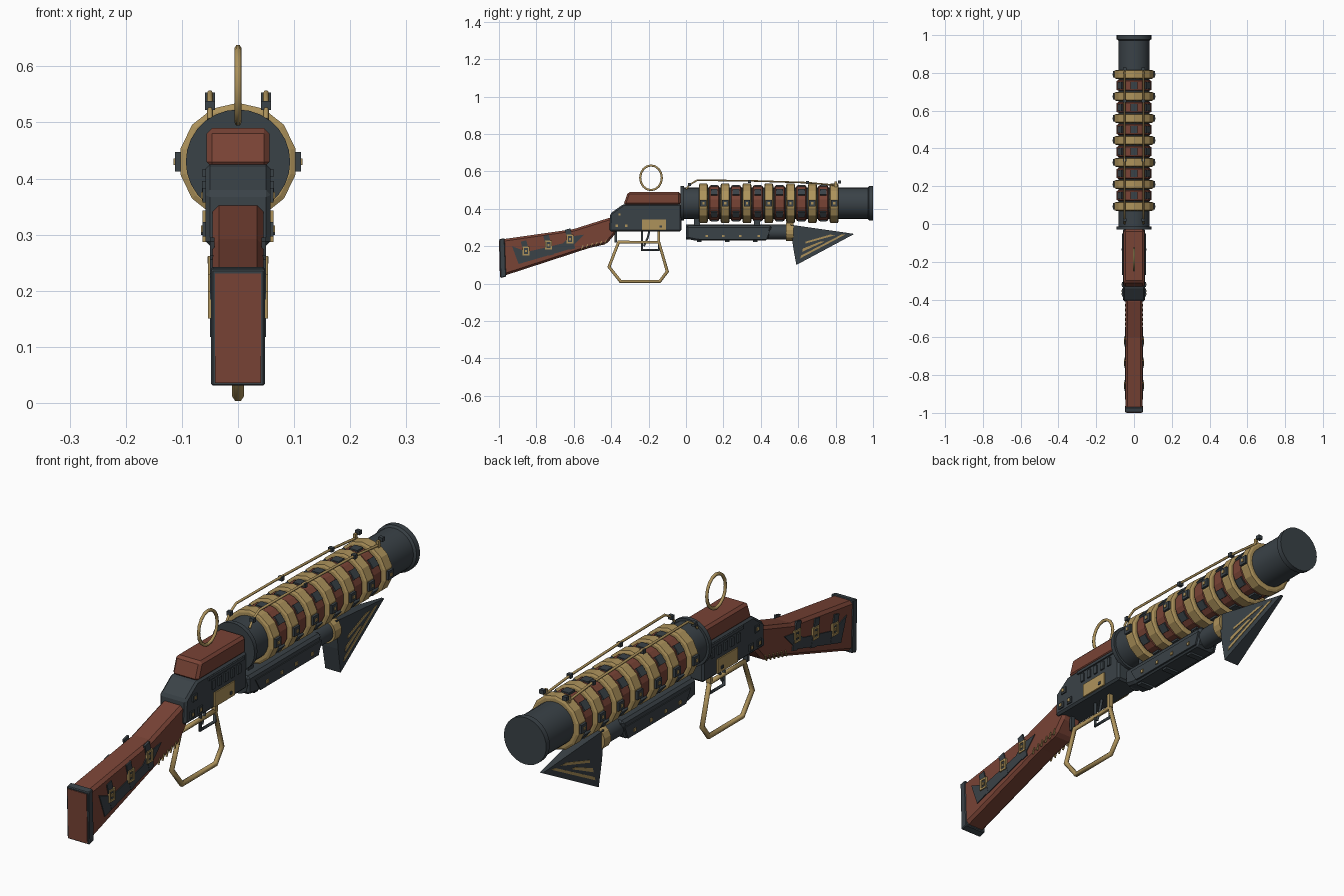
import bpy, bmesh, math
from mathutils import Matrix, Vector

if "Cube" in bpy.data.objects:
    bpy.data.objects.remove(bpy.data.objects["Cube"])


def material(name, rgb):
    m = bpy.data.materials.new(name)
    m.diffuse_color = (*rgb, 1)
    m.use_nodes = True
    m.node_tree.nodes["Principled BSDF"].inputs["Base Color"].default_value = m.diffuse_color
    return m


DARK = material("dark steel", (0.042, 0.054, 0.063))
WOOD = material("red wood", (0.19, 0.056, 0.036))
BRASS = material("brass", (0.42, 0.29, 0.105))
AXIS_Z = 0.43  # height of the barrel axis


def finish(name, bm, mat, bevel=0.0):
    bmesh.ops.recalc_face_normals(bm, faces=bm.faces[:])
    me = bpy.data.meshes.new(name)
    bm.to_mesh(me)
    bm.free()
    me.materials.append(mat)
    ob = bpy.data.objects.new(name, me)
    bpy.context.collection.objects.link(ob)
    if bevel:
        mod = ob.modifiers.new("bevel", 'BEVEL')
        mod.width, mod.segments = bevel, 1
    return ob


def prism(name, pts, x0, x1, mat, bevel=0.0):
    """Side profile of (y, z) points extruded from x0 to x1."""
    bm = bmesh.new()
    f = bm.faces.new([bm.verts.new((x0, y, z)) for y, z in pts])
    r = bmesh.ops.extrude_face_region(bm, geom=[f])
    verts = [g for g in r['geom'] if isinstance(g, bmesh.types.BMVert)]
    bmesh.ops.translate(bm, vec=(x1 - x0, 0, 0), verts=verts)
    return finish(name, bm, mat, bevel)


def box(name, center, size, mat, tilt=0.0, bevel=0.0):
    bm = bmesh.new()
    m = Matrix.Translation(center) @ Matrix.Rotation(tilt, 4, 'X') @ Matrix.Diagonal((*size, 1))
    bmesh.ops.create_cube(bm, size=1, matrix=m)
    return finish(name, bm, mat, bevel)


def lathe(name, profile, z, sides, mat, smooth=False):
    """Closed solid turned about the y axis from (y, radius) points."""
    bm = bmesh.new()
    rings = []
    for y, r in profile:
        angles = [math.pi / 2 + 2 * math.pi * i / sides for i in range(sides)]
        rings.append([bm.verts.new((r * math.cos(a), y, z + r * math.sin(a))) for a in angles])
    for a, b in zip(rings, rings[1:]):
        for i in range(sides):
            j = (i + 1) % sides
            bm.faces.new((a[i], a[j], b[j], b[i]))
    bm.faces.new(rings[0])
    bm.faces.new(rings[-1])
    ob = finish(name, bm, mat)
    if smooth:
        bpy.context.view_layer.objects.active = ob
        ob.select_set(True)
        bpy.ops.object.shade_smooth_by_angle(angle=math.radians(35))
        ob.select_set(False)
    return ob


def tube(name, pts, radius, mat, closed=False):
    """Round bar along a path of points."""
    cu = bpy.data.curves.new(name, 'CURVE')
    cu.dimensions = '3D'
    cu.bevel_depth, cu.bevel_resolution, cu.use_fill_caps = radius, 1, True
    sp = cu.splines.new('POLY')
    sp.points.add(len(pts) - 1)
    for p, c in zip(sp.points, pts):
        p.co = (*c, 1)
    sp.use_cyclic_u = closed
    tmp = bpy.data.objects.new(name + "_path", cu)
    bpy.context.collection.objects.link(tmp)
    dg = bpy.context.evaluated_depsgraph_get()
    me = bpy.data.meshes.new_from_object(tmp.evaluated_get(dg))
    bpy.data.objects.remove(tmp)
    me.materials.clear()
    me.materials.append(mat)
    ob = bpy.data.objects.new(name, me)
    bpy.context.collection.objects.link(ob)
    return ob


def band_plates(name, items, mat):
    """Small boxes seated around the barrel: (y, degrees, radius, width, length, height)."""
    bm = bmesh.new()
    for y, deg, r, w, l, h in items:
        m = (Matrix.Translation((0, y, AXIS_Z)) @ Matrix.Rotation(math.radians(90 - deg), 4, 'Y')
             @ Matrix.Translation((0, 0, r)) @ Matrix.Diagonal((w, l, h, 1)))
        bmesh.ops.create_cube(bm, size=1, matrix=m)
    finish(name, bm, mat)


# Barrel with rear flange and muzzle lip
lathe("barrel", [(-0.03, 0.093), (-0.012, 0.093), (-0.012, 0.083), (0.972, 0.083),
                 (0.978, 0.092), (1.0, 0.092)], AXIS_Z, 28, DARK, True)

# Brass hoops and wooden bands along the barrel
hoops = [0.093 + 0.1165 * i for i in range(7)]
for y in hoops:
    lathe("brass_hoop", [(y - 0.024, 0.096), (y - 0.02, 0.105), (y + 0.02, 0.105), (y + 0.024, 0.096)],
          AXIS_Z, 14, BRASS)
bands = [y + 0.058 for y in hoops[:-1]]
for y in bands:
    lathe("wood_band", [(y - 0.028, 0.086), (y - 0.023, 0.094), (y + 0.023, 0.094), (y + 0.028, 0.086)],
          AXIS_Z, 14, WOOD)
band_plates("band_clasps", [(y, d, 0.092, 0.036, 0.036, 0.012) for y in bands
                            for d in (90, 38.6, -38.6, 141.4, 218.6, -90)], DARK)
band_plates("hoop_lugs", [(y, d, 0.105, 0.034, 0.034, 0.014) for y in hoops for d in (0, 180)], DARK)
band_plates("hoop_studs", [(y, d, 0.112, 0.012, 0.012, 0.006) for y in hoops for d in (0, 180)], BRASS)

# Slim rods over the barrel with dark clamps
for s in (-1, 1):
    x = 0.05 * s
    tube("top_rod", [(x, 0.0, 0.505), (x, 0.02, 0.53), (x, 0.06, 0.553), (x, 0.34, 0.55),
                     (x, 0.65, 0.54), (x, 0.81, 0.525)], 0.005, BRASS)
    for y, z in ((0.02, 0.53), (0.34, 0.545), (0.65, 0.54), (0.82, 0.543)):
        box("rod_clamp", (x, y, z), (0.018, 0.016, 0.016), DARK)
    box("rod_foot", (x, 0.8, 0.525), (0.01, 0.012, 0.04), BRASS)

# Receiver and wooden top cover
prism("receiver", [(-0.41, 0.28), (-0.405, 0.375), (-0.335, 0.425), (-0.025, 0.425), (-0.025, 0.28)],
      -0.058, 0.058, DARK, 0.008)
prism("top_cover", [(-0.335, 0.42), (-0.31, 0.49), (-0.03, 0.49), (-0.03, 0.42)],
      -0.056, 0.056, WOOD, 0.01)

# Sight ring
tube("sight_ring", [(0, -0.187 + 0.058 * math.cos(a), 0.566 + 0.066 * math.sin(a))
                    for a in [math.pi * i / 8 for i in range(16)]], 0.0065, BRASS, True)

# Receiver side fittings
for s in (-1, 1):
    box("brass_side_plate", (0.058 * s, -0.171, 0.315), (0.01, 0.126, 0.056), BRASS)
    box("side_plate_bolt", (0.063 * s, -0.135, 0.305), (0.006, 0.012, 0.012), DARK)
    box("upper_side_rail", (0.058 * s, -0.16, 0.41), (0.012, 0.22, 0.012), DARK)
    for i in range(5):
        box("vent_rib", (0.058 * s, -0.24 + 0.04 * i, 0.378), (0.012, 0.018, 0.035), DARK)
    for y, z in ((-0.37, 0.31), (-0.32, 0.31), (-0.355, 0.37)):
        box("receiver_bolt_base", (0.058 * s, y, z), (0.01, 0.026, 0.026), DARK)
        box("receiver_bolt", (0.062 * s, y, z), (0.008, 0.012, 0.012), BRASS)

# Trigger, its guard and the lever loop
tube("trigger_guard", [(0, -0.235, 0.285), (0, -0.235, 0.18), (0, -0.145, 0.18), (0, -0.145, 0.285)],
     0.007, DARK)
tube("trigger", [(0, -0.195, 0.285), (0, -0.205, 0.245), (0, -0.225, 0.2)], 0.006, DARK)
tube("lever_loop", [(0, -0.36, 0.222), (0, -0.145, 0.222), (0, -0.1, 0.065), (0, -0.14, 0.012),
                    (0, -0.35, 0.012), (0, -0.412, 0.09)], 0.0105, BRASS, True)
for y in (-0.375, -0.145):
    box("lever_mount", (0, y, 0.255), (0.018, 0.014, 0.07), BRASS if y > -0.2 else DARK)

# Stock with framed butt
prism("stock", [(-0.98, 0.04), (-0.985, 0.237), (-0.6, 0.292), (-0.41, 0.352), (-0.385, 0.352),
                (-0.375, 0.27), (-0.425, 0.212), (-0.52, 0.19)], -0.045, 0.045, WOOD, 0.011)
prism("butt_frame", [(-0.992, 0.03), (-0.998, 0.238), (-0.97, 0.243), (-0.962, 0.038)],
      -0.048, 0.048, DARK, 0.003)
prism("butt_pad", [(-0.995, 0.036), (-1.0, 0.231), (-0.99, 0.231), (-0.985, 0.036)],
      -0.041, 0.041, WOOD)

# Stock side plates, straps, buckles and pins
for s in (-1, 1):
    x = 0.0455 * s
    prism("stock_plate", [(-0.93, 0.2), (-0.895, 0.105), (-0.62, 0.185), (-0.545, 0.262), (-0.62, 0.252),
                          (-0.66, 0.215), (-0.85, 0.17)], x - 0.003, x + 0.003, DARK)
    for y, z in ((-0.855, 0.175), (-0.735, 0.206), (-0.62, 0.238)):
        box("stock_strap", (x, y, z), (0.008, 0.03, 0.11), DARK, 0.25)
        for dy in (-0.014, 0.014):
            box("buckle_side", (x + 0.003 * s, y + dy, z), (0.01, 0.008, 0.048), BRASS)
        for dz in (-0.02, 0.02):
            box("buckle_bar", (x + 0.003 * s, y, z + dz), (0.01, 0.036, 0.008), BRASS)
        box("buckle_pin", (x + 0.004 * s, y, z), (0.008, 0.009, 0.012), BRASS)
    for i in range(6):
        box("grip_pin", (x, -0.555 + 0.025 * i, 0.193 + 0.006 * i), (0.006, 0.005, 0.026), BRASS, -0.4)

# Lower tube, fore housing and hangers
lathe("lower_tube", [(0.0, 0.04), (0.57, 0.04)], 0.275, 16, DARK, True)
prism("fore_housing", [(0.0, 0.24), (0.0, 0.31), (0.46, 0.31), (0.435, 0.23), (0.05, 0.23)],
      -0.046, 0.046, DARK, 0.01)
for y in (0.06, 0.38):
    box("barrel_hanger", (0, y, 0.33), (0.03, 0.032, 0.07), DARK)
for y in (0.07, 0.22, 0.37):
    box("housing_rib", (0, y, 0.232), (0.06, 0.025, 0.02), DARK)
for s in (-1, 1):
    prism("housing_side_plate", [(0.04, 0.285), (0.07, 0.235), (0.43, 0.235), (0.45, 0.285)],
          0.043 * s, 0.05 * s, DARK)
    for y in (0.11, 0.2, 0.29, 0.39):
        box("housing_bolt", (0.05 * s, y, 0.255), (0.008, 0.013, 0.013), BRASS)

# Blade collar and link to the barrel
lathe("blade_collar", [(0.535, 0.049), (0.575, 0.049)], 0.277, 14, BRASS)
box("collar_link", (0, 0.555, 0.335), (0.024, 0.03, 0.05), BRASS)

# Wedge blade, thick at the back and thin at the tip
TIP_Y, BACK_Y, BACK_W, TIP_W = 0.9, 0.56, 0.036, 0.006


def blade_half(y):
    return BACK_W + (TIP_W - BACK_W) * max(0.0, (y - BACK_Y) / (TIP_Y - BACK_Y))


def taper(ob, lift):
    for v in ob.data.vertices:
        v.co.x = math.copysign(blade_half(v.co.y) + lift, v.co.x)
    return ob


taper(prism("blade", [(0.56, 0.315), (0.9, 0.266), (0.59, 0.1), (0.572, 0.2)], -1, 1, DARK), 0)
for pts in ([(0.61, 0.135), (0.85, 0.262), (0.83, 0.262), (0.615, 0.15)],
            [(0.62, 0.17), (0.74, 0.225), (0.72, 0.226), (0.625, 0.188)],
            [(0.64, 0.215), (0.8, 0.26), (0.77, 0.262), (0.64, 0.225)]):
    taper(prism("blade_inlay", pts, -1, 1, BRASS), 0.002)
